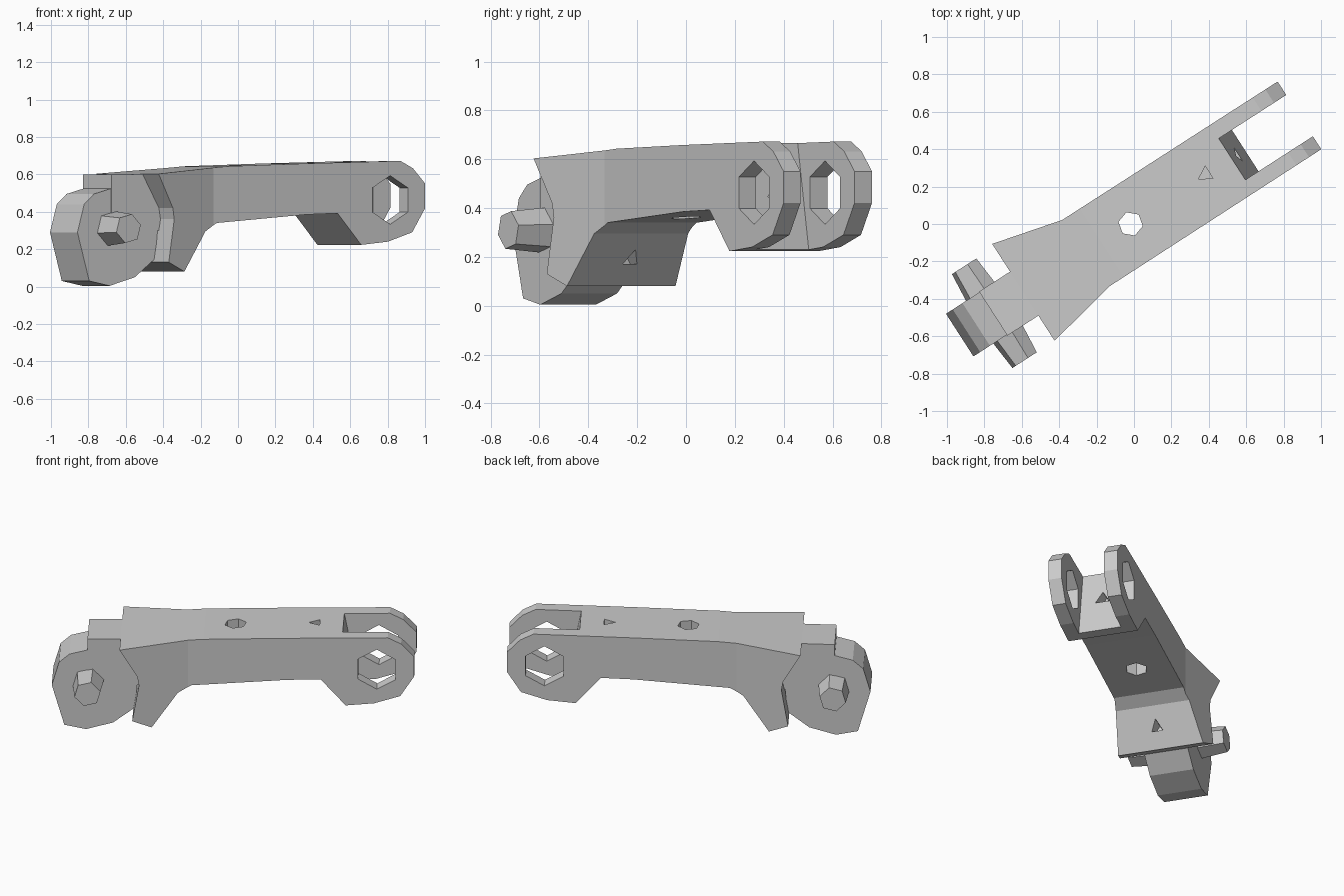
import bpy, bmesh, math

if "Cube" in bpy.data.objects:
    bpy.data.objects.remove(bpy.data.objects["Cube"])

ANGLE = math.radians(32.8)      # the link lies diagonally in plan


def prism(name, pts, a, b, axis='v', end_scale=1.0):
    """Extrude a profile: axis 'v' takes (u, z) points, 'z' (u, v), 'u' (v, z)."""
    def place(p, q, w):
        return {'v': (p, w, q), 'z': (p, q, w), 'u': (w, p, q)}[axis]
    bm = bmesh.new()
    n = len(pts)
    cp, cq = sum(p[0] for p in pts) / n, sum(p[1] for p in pts) / n
    lo = [bm.verts.new(place(p, q, a)) for p, q in pts]
    hi = [bm.verts.new(place(cp + (p - cp) * end_scale, cq + (q - cq) * end_scale, b)) for p, q in pts]
    bm.faces.new(lo)
    bm.faces.new(hi[::-1])
    for i in range(n):
        j = (i + 1) % n
        bm.faces.new((lo[i], hi[i], hi[j], lo[j]))
    bmesh.ops.recalc_face_normals(bm, faces=bm.faces)
    me = bpy.data.meshes.new(name)
    bm.to_mesh(me)
    bm.free()
    ob = bpy.data.objects.new(name, me)
    bpy.context.collection.objects.link(ob)
    ob.rotation_euler.z = ANGLE
    return ob


def ngon(cx, cy, r, n, start=0.0):
    return [(cx + r * math.cos(start + i * math.tau / n),
             cy + r * math.sin(start + i * math.tau / n)) for i in range(n)]


def boolean(target, tool, op):
    m = target.modifiers.new(op, 'BOOLEAN')
    m.operation, m.object, m.solver = op, tool, 'EXACT'
    bpy.context.view_layer.update()
    bpy.context.view_layer.objects.active = target
    bpy.ops.object.modifier_apply(modifier=m.name)
    bpy.data.objects.remove(tool, do_unlink=True)


# Link body: side profile trimmed by the flared plan outline
side = [(-.695, .603), (-.20, .643), (.30, .658), (.90, .672), (.98, .632),
        (1.058, .55), (1.058, .42), (.975, .29), (.82, .24), (.65, .223),
        (.50, .392), (.30, .385), (-.27, .34), (-.35, .295), (-.505, .08),
        (-.62, .13), (-.58, .36), (-.59, .42)]
body = prism("link_body", side, -.4, .4)
plan = [(-.71, -.298), (-.29, -.209), (1.2, -.206), (1.2, .224),
        (-.31, .226), (-.71, .325)]
boolean(body, prism("plan_trim", plan, -.2, 1, 'z'), 'INTERSECT')

# Fork slot with a sloping floor
slot = [(.622, .70), (1.3, .70), (1.3, .10), (.737, .10)]
boolean(body, prism("slot_cutter", slot, -.124, .139), 'DIFFERENCE')

# Fork eyes, the vertical through hole and small screw pits
boolean(body, prism("eye_cutter", ngon(.835, .463, .13, 6, math.pi / 2), -.5, .5), 'DIFFERENCE')
boolean(body, prism("bolt_hole_cutter", ngon(-.015, .01, .066, 6, .3), 0, 1, 'z'), 'DIFFERENCE')
boolean(body, prism("top_pit_cutter", ngon(.465, .015, .045, 3, math.pi), .56, .8, 'z'), 'DIFFERENCE')
boolean(body, prism("web_pit_cutter", ngon(.01, .47, .05, 3, math.pi / 2), .58, .75, 'u'), 'DIFFERENCE')
boolean(body, prism("leg_pit_cutter", ngon(.01, .19, .04, 3, math.pi / 2), -.49, -.38, 'u'), 'DIFFERENCE')

# Tongue carrying the pivot knuckle
prism("knuckle_tongue", [(-.892, .598), (-.66, .602), (-.55, .58), (-.55, .30), (-.892, .30)],
      -.135, .145)
knuckle = [(-1.105, .29), (-1.062, .44), (-1.0, .495), (-.87, .53), (-.70, .50),
           (-.59, .36), (-.61, .15), (-.74, .05), (-.90, .004), (-1.03, .03)]
prism("pivot_knuckle", knuckle, -.13, .141)

# Pivot pins on both sides of the knuckle
for label, a, b in (("front", -.08, -.295), ("back", .08, .302)):
    prism("pivot_pin_" + label, ngon(-.886, .31, .10, 6, .25), a, b, 'v', .8)
